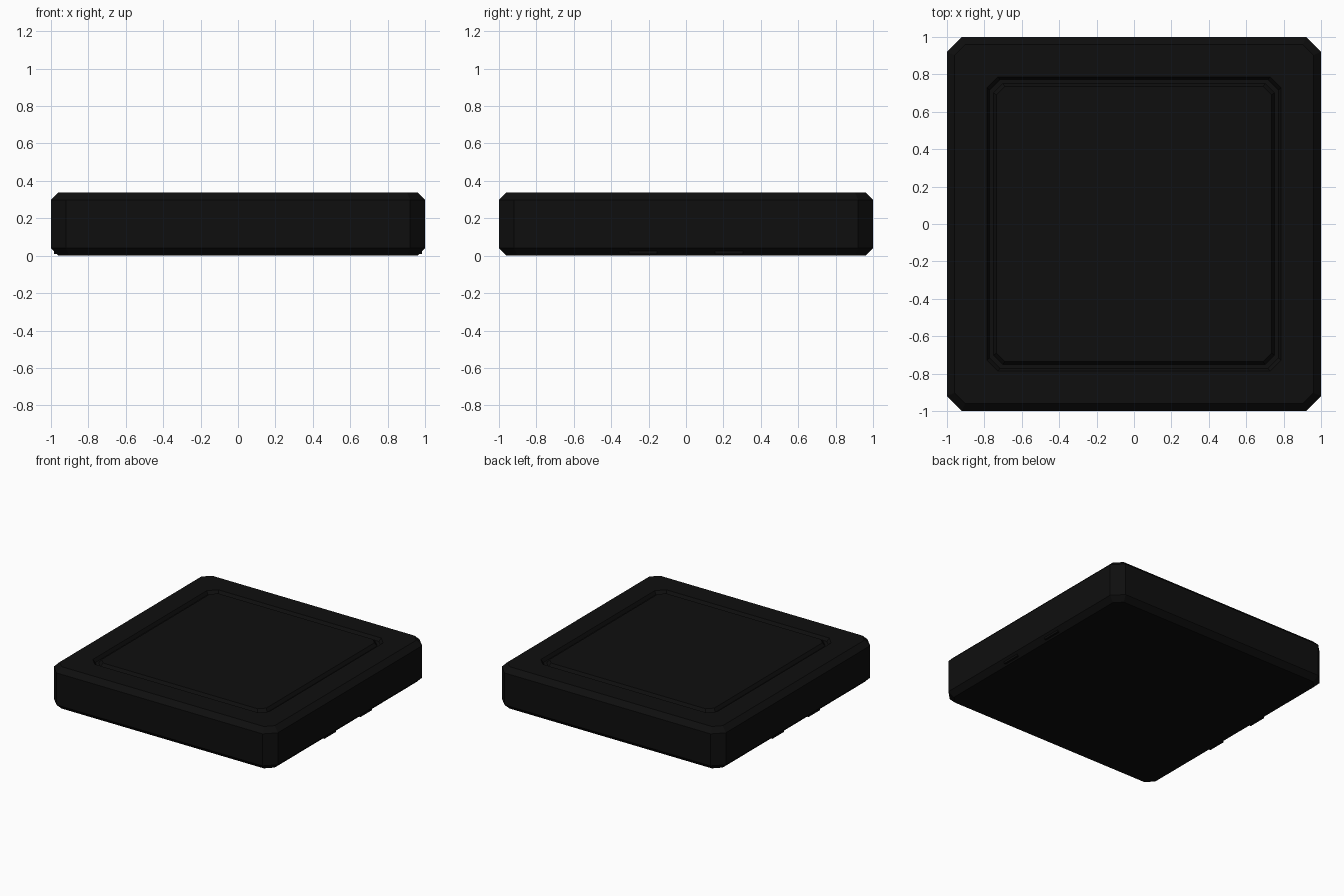
import bpy, bmesh

if "Cube" in bpy.data.objects:
    bpy.data.objects.remove(bpy.data.objects["Cube"])

black = bpy.data.materials.new("matte_black")
black.diffuse_color = (0.0045, 0.0045, 0.0045, 1)
black.use_nodes = True
black.node_tree.nodes["Principled BSDF"].inputs["Base Color"].default_value = black.diffuse_color


def finish(bm, name):
    bmesh.ops.recalc_face_normals(bm, faces=bm.faces)
    mesh = bpy.data.meshes.new(name)
    bm.to_mesh(mesh)
    bm.free()
    mesh.materials.append(black)
    obj = bpy.data.objects.new(name, mesh)
    bpy.context.collection.objects.link(obj)
    return obj


def ring(bm, h, c, z):
    """Square loop of half-width h with corners cut by c."""
    pts = [(h, -h + c), (h, h - c), (h - c, h), (-h + c, h),
           (-h, h - c), (-h, -h + c), (-h + c, -h), (h - c, -h)]
    return [bm.verts.new((x, y, z)) for x, y in pts]


# Slab: chamfered body with a square groove framing the top panel
TOP = 0.338
levels = [(0.96, 0.057, 0.0), (1.0, 0.08, 0.04), (1.0, 0.08, TOP - 0.04),
          (0.96, 0.057, TOP), (0.787, 0.06, TOP), (0.772, 0.055, TOP - 0.025),
          (0.752, 0.05, TOP - 0.025), (0.735, 0.045, TOP)]
bm = bmesh.new()
loops = [ring(bm, *lv) for lv in levels]
for a, b in zip(loops, loops[1:]):
    for i in range(8):
        j = (i + 1) % 8
        bm.faces.new((a[i], a[j], b[j], b[i]))
bm.faces.new(loops[0])
bm.faces.new(loops[-1])
finish(bm, "slab")

# Small foot tabs under the left and right edges
for side, sname in ((-1, "left"), (1, "right")):
    for y in (-0.23, 0.23):
        bm = bmesh.new()
        bmesh.ops.create_cube(bm, size=1)
        bmesh.ops.scale(bm, vec=(0.085, 0.15, 0.04), verts=bm.verts)
        bmesh.ops.translate(bm, vec=(side * 0.9425, y, 0.03), verts=bm.verts)
        finish(bm, sname + "_tab")
